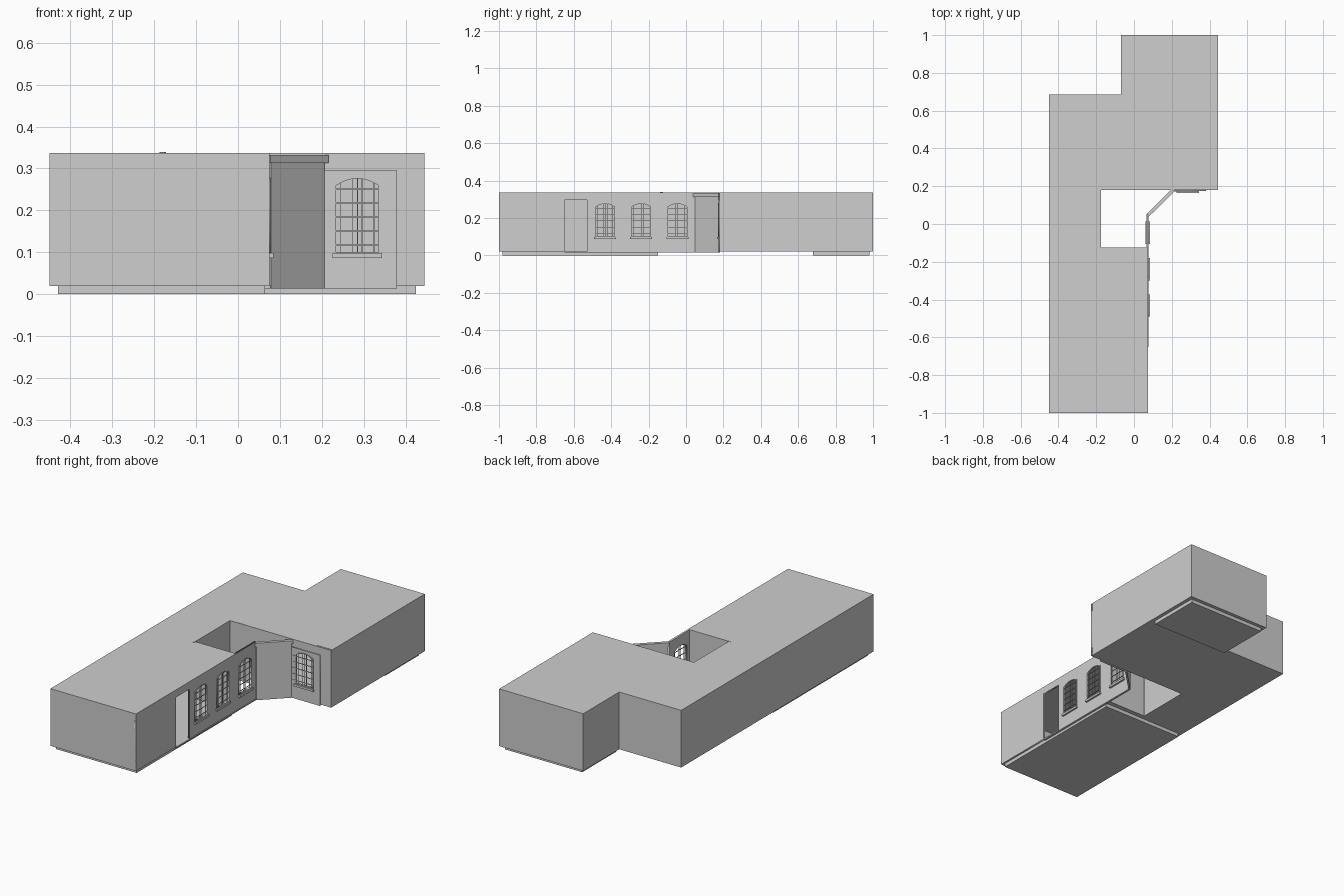
import bpy, bmesh, math
from mathutils import Vector, Matrix

if "Cube" in bpy.data.objects:
    bpy.data.objects.remove(bpy.data.objects["Cube"])

GREY = bpy.data.materials.new("plain_grey")
GREY.diffuse_color = (0.62, 0.62, 0.62, 1)
GREY.use_nodes = True
GREY.node_tree.nodes["Principled BSDF"].inputs["Base Color"].default_value = GREY.diffuse_color
LOW, TOP = 0.02, 0.337


def finish(name, bm, matrix=None):
    if matrix is not None:
        bm.transform(matrix)
    mesh = bpy.data.meshes.new(name)
    bm.to_mesh(mesh)
    bm.free()
    mesh.materials.append(GREY)
    ob = bpy.data.objects.new(name, mesh)
    bpy.context.collection.objects.link(ob)
    return ob


def add_box(bm, x0, x1, y0, y1, z0, z1):
    m = Matrix.Translation(((x0 + x1) / 2, (y0 + y1) / 2, (z0 + z1) / 2))
    m = m @ Matrix.Diagonal((x1 - x0, y1 - y0, z1 - z0, 1))
    bmesh.ops.create_cube(bm, size=1, matrix=m)


def box(name, *size, matrix=None):
    bm = bmesh.new()
    add_box(bm, *size)
    return finish(name, bm, matrix)


def wall_frame(origin, along):
    # local x runs along the wall, y is height, z points outward
    u = Vector(along).normalized()
    z = Vector((0, 0, 1))
    m = Matrix((u, z, u.cross(z))).transposed().to_4x4()
    return Matrix.Translation(origin) @ m


def panel(name, loops, z0, z1, matrix):
    # flat sheet with holes, given thickness z0..z1 in the wall frame
    cu = bpy.data.curves.new(name, 'CURVE')
    cu.dimensions, cu.fill_mode = '2D', 'BOTH'
    cu.extrude = (z1 - z0) / 2
    for pts in loops:
        s = cu.splines.new('POLY')
        s.points.add(len(pts) - 1)
        for p, (x, y) in zip(s.points, pts):
            p.co = (x, y, 0, 1)
        s.use_cyclic_u = True
    tmp = bpy.data.objects.new(name + "_curve", cu)
    bpy.context.collection.objects.link(tmp)
    bpy.context.view_layer.update()
    mesh = bpy.data.meshes.new_from_object(tmp)
    bpy.data.objects.remove(tmp)
    bm = bmesh.new()
    bm.from_mesh(mesh)
    bpy.data.meshes.remove(mesh)
    bmesh.ops.remove_doubles(bm, verts=bm.verts, dist=1e-5)
    bmesh.ops.recalc_face_normals(bm, faces=bm.faces)
    return finish(name, bm, matrix @ Matrix.Translation((0, 0, (z0 + z1) / 2)))


def rect(x0, x1, y0, y1):
    return [(x0, y0), (x1, y0), (x1, y1), (x0, y1)]


def arch_z(t, spring, rise):
    return spring + rise * (1 - t * t)


def arch(c, half, z0, spring, rise):
    pts = [(c - half, z0), (c + half, z0)]
    for i in range(9):
        t = 1 - i / 4
        pts.append((c + half * t, arch_z(t, spring, rise)))
    return pts


WIN = (0.055, 0.097, 0.262, 0.017)      # half width, bottom, spring line, arch rise


def window(name, c, matrix, left_reach=0.0):
    half, z0, spring, rise = WIN
    # arched frame
    panel(name + "_frame", [arch(c, half, z0, spring, rise),
                            arch(c, half - .004, z0 + .004, spring - .003, rise)],
          -.006, .003, matrix)
    # lattice of bars
    bm = bmesh.new()
    for t in (-.72, -.2, .0, .2, .72):
        x = c + half * t
        add_box(bm, x - .001, x + .001, z0, arch_z(t, spring, rise), -.003, -.001)
    for i in range(5):
        z = z0 + .02 + i * .0335
        add_box(bm, c - half - left_reach, c + half, z - .0013, z + .0013, -.001, .0025)
    finish(name + "_bars", bm, matrix)
    # sill
    box(name + "_sill", c - half - .004, c + half + .004, z0 - .011, z0 + .001,
        -.014, .010, matrix=matrix)


# main building shell, open where the two window walls are fitted
outline = [(-.45, -1), (.075, -1), (.075, -.125), (-.175, -.125), (-.175, .18),
           (.445, .18), (.445, 1), (-.07, 1), (-.07, .685), (-.45, .685)]
bm = bmesh.new()
floor = bm.faces.new([bm.verts.new((x, y, LOW)) for x, y in outline])
ext = bmesh.ops.extrude_face_region(bm, geom=[floor], use_keep_orig=True)
bmesh.ops.translate(bm, vec=(0, 0, TOP - LOW),
                    verts=[v for v in ext['geom'] if isinstance(v, bmesh.types.BMVert)])
bmesh.ops.recalc_face_normals(bm, faces=bm.faces)
fitted = [f for f in bm.faces
          if (f.normal.x > .9 and abs(f.calc_center_median().x - .075) < .01)
          or (f.normal.y < -.9 and abs(f.calc_center_median().y - .18) < .01)]
bmesh.ops.delete(bm, geom=fitted, context='FACES_ONLY')
finish("building_shell", bm)

# foundations
box("front_foundation", -.43, .065, -.98, -.15, 0, LOW)
box("back_foundation", -.05, .425, .68, .98, 0, LOW)

# long side wall with doorway and three arched windows
side = wall_frame((.075, 0, 0), (0, 1, 0))
centres = (-.432, -.24, -.046)
door = [(-1, LOW), (-.65, LOW), (-.65, .295), (-.53, .295), (-.53, LOW),
        (.05, LOW), (.05, TOP), (-1, TOP)]
panel("side_wall", [door] + [arch(c, *WIN) for c in centres], -.01, 0, side)
for i, c in enumerate(centres):
    window("side_window_%d" % (i + 1), c, side)
box("side_wall_footing", -.65, .05, .014, LOW + .001, -.01, .002, matrix=side)

# front-facing wall of the back block with one arched window
front = wall_frame((0, .18, 0), (1, 0, 0))
hole = arch(.285, *WIN)
panel("back_block_wall", [rect(-.175, .445, LOW, TOP), hole], -.01, 0, front)
panel("window_surround", [rect(.205, .38, .014, .295), hole], 0, .005, front)
window("front_window", .285, front @ Matrix.Translation((0, 0, .005)), left_reach=.022)

# slanted corner wall with its cap
a, b = Vector((.079, .048, 0)), Vector((.207, .174, 0))
slant = wall_frame(a, b - a)
length = (b - a).length
box("slanted_wall", 0, length, .014, .331, -.01, 0, matrix=slant)
box("slanted_wall_cap", -.008, length + .006, .313, .332, -.012, .006, matrix=slant)

# drain pipe in the courtyard corner
bm = bmesh.new()
bmesh.ops.create_cone(bm, cap_ends=True, segments=10, radius1=.008, radius2=.008,
                      depth=TOP - LOW + .002,
                      matrix=Matrix.Translation((-.18, -.13, (TOP + LOW) / 2 + .001)))
finish("drain_pipe", bm)
